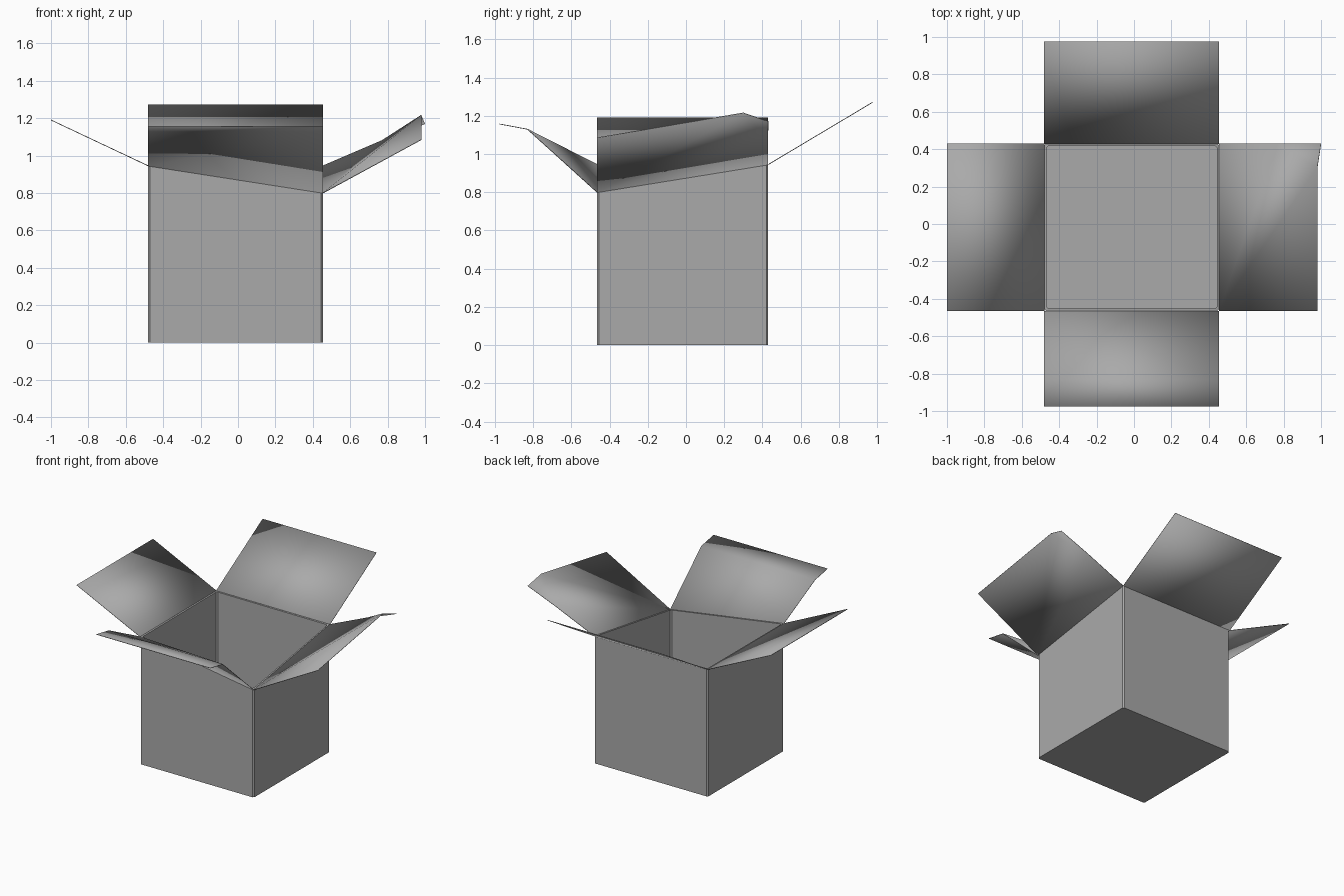
import bpy
import bmesh

cube = bpy.data.objects.get("Cube")
if cube:
    bpy.data.objects.remove(cube, do_unlink=True)

# Single cardboard colour
card = bpy.data.materials.new("grey_cardboard")
card.use_nodes = True
COLOR = (0.4, 0.4, 0.4, 1)
card.diffuse_color = COLOR
card.node_tree.nodes["Principled BSDF"].inputs["Base Color"].default_value = COLOR

L, R, F, B = -0.48, 0.455, -0.465, 0.43   # outer walls
HIGH, LOW = 0.945, 0.80                   # rim heights
WALL, CHAMFER, SHEET = 0.012, 0.01, 0.004


def make_object(name, bm):
    bmesh.ops.recalc_face_normals(bm, faces=bm.faces[:])
    mesh = bpy.data.meshes.new(name)
    bm.to_mesh(mesh)
    bm.free()
    mesh.materials.append(card)
    obj = bpy.data.objects.new(name, mesh)
    bpy.context.collection.objects.link(obj)
    return obj


def rim(x, y):
    """Rim height: level, but dipping to the front +x corner."""
    u, v = (x - L) / (R - L), (y - F) / (B - F)
    return HIGH - (HIGH - LOW) * u * (1 - v)


def outline(inset):
    """Rectangle with cut corners, shrunk by inset."""
    l, r, f, b, c = L + inset, R - inset, F + inset, B - inset, CHAMFER
    return [(l + c, f), (r - c, f), (r, f + c), (r, b - c),
            (r - c, b), (l + c, b), (l, b - c), (l, f + c)]


# Open box body: outer wall, rim, inner wall and floor
bm = bmesh.new()
outer, inner = outline(0), outline(WALL)
rings = [[bm.verts.new((x, y, 0)) for x, y in outer],
         [bm.verts.new((x, y, rim(x, y))) for x, y in outer],
         [bm.verts.new((x, y, rim(x, y))) for x, y in inner],
         [bm.verts.new((x, y, WALL)) for x, y in inner]]
for low, high in zip(rings, rings[1:]):
    for i in range(len(low)):
        j = (i + 1) % len(low)
        bm.faces.new((low[i], low[j], high[j], high[i]))
bm.faces.new(rings[0])
bm.faces.new(rings[-1])
make_object("box_body", bm)


def flap(name, points, faces):
    """Thin card sheet hinged on the rim."""
    bm = bmesh.new()
    verts = [bm.verts.new(p) for p in points]
    for face in faces:
        bm.faces.new([verts[i] for i in face])
    obj = make_object(name, bm)
    mod = obj.modifiers.new("thickness", 'SOLIDIFY')
    mod.thickness = SHEET
    mod.offset = 0
    bpy.ops.object.select_all(action='DESELECT')
    obj.select_set(True)
    bpy.context.view_layer.objects.active = obj
    bpy.ops.object.shade_smooth_by_angle(angle=1.0)


# Plain flaps
flap("back_flap", [(L, B, HIGH), (R, B, HIGH), (R, 0.975, 1.27), (L, 0.975, 1.27)],
     [(0, 1, 2, 3)])
flap("right_flap", [(L, F, HIGH), (L, B, HIGH), (-1, B, 1.19), (-1, F, 1.19)],
     [(0, 1, 2, 3)])

# Front flap with a creased outer strip
flap("front_flap", [(L, F, HIGH), (R, F, LOW), (R, -0.83, 1.13), (L, -0.83, 1.13),
                    (R, -0.975, 1.157), (L, -0.975, 1.157)],
     [(0, 1, 2, 3), (3, 2, 4, 5)])

# Left flap with a bent back corner
flap("left_flap", [(R, F, LOW), (0.98, F, 1.085), (0.98, 0.3, 1.215),
                   (0.77, B, 1.08), (R, B, HIGH), (1, B, 1.17)],
     [(0, 1, 2), (0, 2, 3, 4), (2, 5, 3)])
